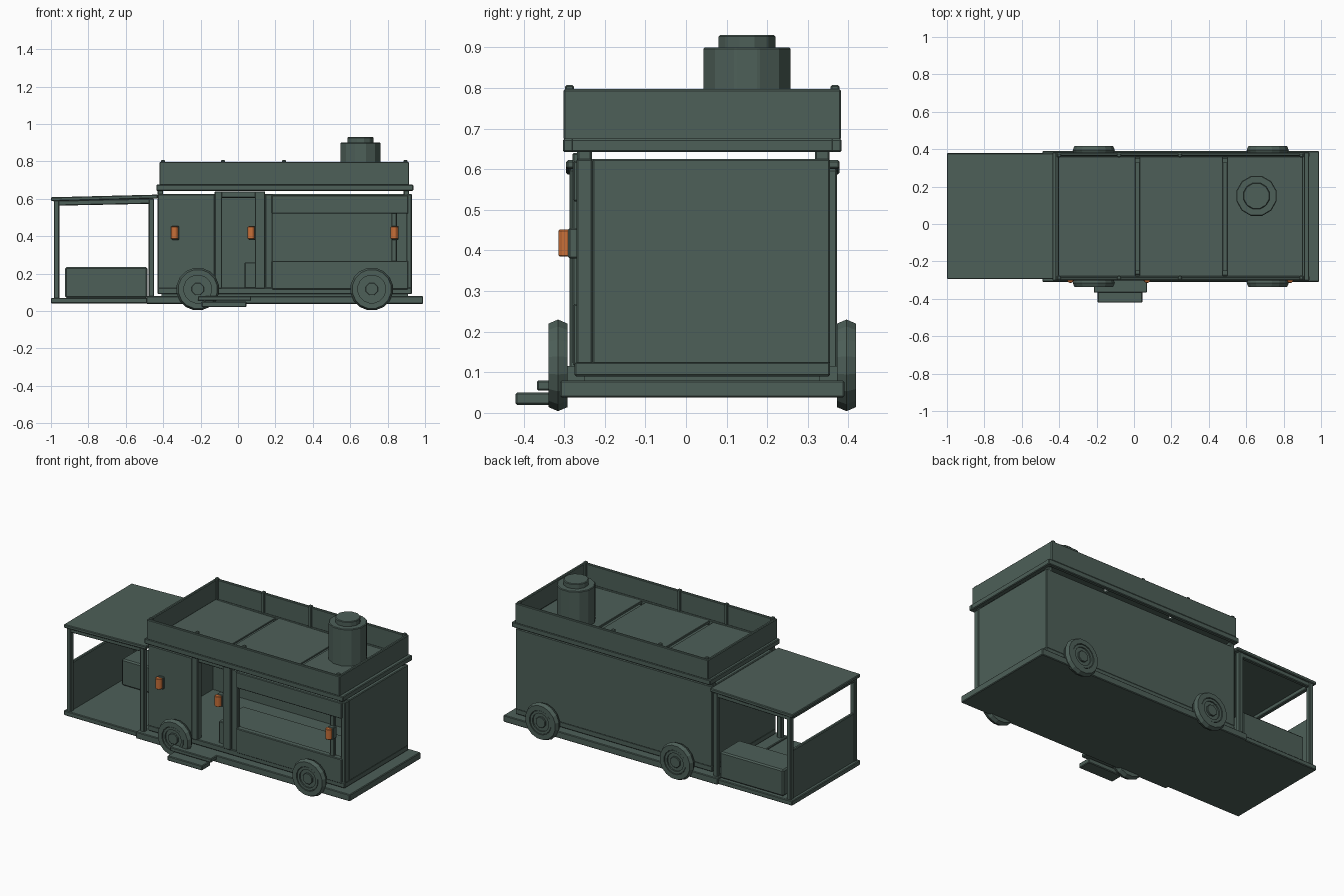
import bpy, bmesh, math
from mathutils import Matrix

if "Cube" in bpy.data.objects:
    bpy.data.objects.remove(bpy.data.objects["Cube"])


def material(name, rgb):
    m = bpy.data.materials.new(name)
    m.use_nodes = True
    m.diffuse_color = (*rgb, 1)
    m.node_tree.nodes["Principled BSDF"].inputs["Base Color"].default_value = (*rgb, 1)
    return m


GREEN = material("dark_green", (0.075, 0.115, 0.098))
ORANGE = material("lamp_orange", (0.58, 0.16, 0.04))


def finish(name, bm, mat=GREEN, bevel=0.0):
    mesh = bpy.data.meshes.new(name)
    bmesh.ops.recalc_face_normals(bm, faces=bm.faces)
    bm.to_mesh(mesh)
    bm.free()
    mesh.materials.append(mat)
    ob = bpy.data.objects.new(name, mesh)
    bpy.context.collection.objects.link(ob)
    if bevel:
        mod = ob.modifiers.new("soft_edges", "BEVEL")
        mod.width = bevel
        mod.segments = 1
    return ob


def box(name, x, y, z, mat=GREEN, bevel=0.004, tilt=0.0):
    """Box from (min, max) pairs, optionally tilted about y."""
    bm = bmesh.new()
    bmesh.ops.create_cube(bm, size=1)
    spans = (x, y, z)
    bmesh.ops.scale(bm, verts=bm.verts, vec=[b - a for a, b in spans])
    bmesh.ops.rotate(bm, verts=bm.verts, matrix=Matrix.Rotation(tilt, 3, "Y"))
    bmesh.ops.translate(bm, verts=bm.verts, vec=[(a + b) / 2 for a, b in spans])
    return finish(name, bm, mat, bevel)


def drum(name, centre, radius, depth, sides, axis="Z", mat=GREEN, bevel=0.004):
    bm = bmesh.new()
    bmesh.ops.create_cone(bm, cap_ends=True, segments=sides, radius1=radius,
                          radius2=radius, depth=depth)
    bmesh.ops.rotate(bm, verts=bm.verts, matrix=Matrix.Rotation(math.pi / sides, 3, "Z"))
    if axis == "Y":
        bmesh.ops.rotate(bm, verts=bm.verts, matrix=Matrix.Rotation(math.pi / 2, 3, "X"))
    bmesh.ops.translate(bm, verts=bm.verts, vec=centre)
    return finish(name, bm, mat, bevel)


def ring(name, centre, profile, sides=16):
    """Closed (radius, offset) profile turned about the y axis."""
    bm = bmesh.new()
    loops = []
    for i in range(sides):
        a = math.tau * (i + 0.5) / sides
        loops.append([bm.verts.new((r * math.cos(a), o, r * math.sin(a))) for r, o in profile])
    n = len(profile)
    for i in range(sides):
        p, q = loops[i], loops[(i + 1) % sides]
        for j in range(n):
            bm.faces.new((p[j], p[(j + 1) % n], q[(j + 1) % n], q[j]))
    bmesh.ops.translate(bm, verts=bm.verts, vec=centre)
    return finish(name, bm)


# Chassis and body floor
box("chassis", (-0.49, 0.99), (-0.31, 0.39), (0.038, 0.08))
box("floor_packing", (-0.41, 0.91), (-0.25, 0.33), (0.08, 0.092), bevel=0)
box("body_floor", (-0.43, 0.93), (-0.275, 0.355), (0.09, 0.125))

# Body walls
box("back_wall", (-0.43, 0.93), (0.325, 0.355), (0.12, 0.625))
box("left_end_wall", (0.9, 0.93), (-0.23, 0.35), (0.12, 0.625))
box("right_end_wall", (-0.43, -0.4), (-0.27, 0.35), (0.12, 0.625))
box("front_panel", (-0.43, -0.125), (-0.275, -0.245), (0.12, 0.625))
box("door_post_right", (-0.125, -0.085), (-0.28, -0.235), (0.12, 0.64))
box("door_post_left", (0.09, 0.145), (-0.28, -0.235), (0.12, 0.64))
box("window_jamb", (0.145, 0.185), (-0.27, -0.24), (0.12, 0.625))
box("window_post", (0.82, 0.85), (-0.265, -0.24), (0.26, 0.53))
box("corner_post", (0.9, 0.93), (-0.27, -0.23), (0.12, 0.625))
box("window_header", (0.18, 0.91), (-0.278, -0.24), (0.52, 0.62))
box("window_apron", (0.18, 0.91), (-0.278, -0.24), (0.115, 0.268))
box("door_header", (-0.125, 0.145), (-0.27, -0.24), (0.605, 0.64))
box("serving_counter", (0.035, 0.9), (-0.24, 0.0), (0.12, 0.26))

# Roof risers, base frame and panels
for x in (-0.415, 0.9):
    for y in (-0.25, 0.335):
        box("roof_riser", (x - 0.015, x + 0.015), (y - 0.018, y + 0.018), (0.61, 0.65))
for y in (-0.29, 0.37):
    box("roof_side_beam", (-0.435, 0.937), (y - 0.013, y + 0.013), (0.642, 0.675))
for x in (-0.42, 0.92):
    box("roof_end_beam", (x - 0.016, x + 0.016), (-0.303, 0.383), (0.642, 0.675))
for x0, x1 in ((-0.41, 0.008), (0.03, 0.475), (0.497, 0.91)):
    box("roof_panel", (x0, x1), (-0.285, 0.365), (0.652, 0.67), bevel=0.002, tilt=0.012)
for x in (0.019, 0.486):
    box("roof_seam_bar", (x - 0.014, x + 0.014), (-0.25, 0.33), (0.648, 0.66), bevel=0)

# Raised parapet with pegs
for y in (-0.293, 0.373):
    box("parapet_side", (-0.42, 0.915), (y - 0.009, y + 0.009), (0.672, 0.797))
    for x in (-0.4, -0.08, 0.245, 0.895):
        s = 0.012 if y < 0 else -0.012
        box("parapet_peg", (x - 0.011, x + 0.011), (y + s / 2 - 0.011, y + s / 2 + 0.011),
            (0.672, 0.807))
for x in (-0.411, 0.906):
    box("parapet_end", (x - 0.009, x + 0.009), (-0.3, 0.38), (0.672, 0.797))

# Chimney
drum("chimney", (0.655, 0.15, 0.782), 0.111, 0.236, 12)
drum("chimney_cap", (0.655, 0.15, 0.913), 0.073, 0.034, 12)

# Porch deck, roof, posts, end wall and bench
box("porch_deck", (-1.0, -0.48), (-0.293, 0.38), (0.04, 0.07))
box("porch_roof", (-1.0, -0.43), (-0.295, 0.378), (0.594, 0.615), tilt=-0.025)
for x in (-0.97, -0.463):
    for y in (-0.272, 0.357):
        box("porch_post", (x - 0.015, x + 0.015), (y - 0.015, y + 0.015), (0.065, 0.6))
for y in (-0.272, 0.357):
    box("porch_beam", (-0.985, -0.45), (y - 0.012, y + 0.012), (0.568, 0.596), tilt=-0.02)
box("porch_end_beam", (-0.985, -0.96), (-0.27, 0.355), (0.565, 0.592))
box("porch_end_wall", (-0.98, -0.96), (-0.265, 0.35), (0.065, 0.37))
box("porch_bench", (-0.925, -0.485), (0.17, 0.36), (0.07, 0.235), bevel=0.008)

# Entry steps
box("upper_step", (-0.215, 0.07), (-0.367, -0.3), (0.055, 0.08))
box("lower_step", (-0.195, 0.045), (-0.42, -0.335), (0.02, 0.05))

# Wheels, with hub details on the outer side
TYRE = [(0.075, -0.023), (0.105, -0.023), (0.115, 0), (0.105, 0.023), (0.075, 0.023)]
for x in (-0.215, 0.715):
    for y, out in ((-0.315, -1), (0.395, 1)):
        ring("tyre", (x, y, 0.117), TYRE)
        drum("wheel_disc", (x, y, 0.117), 0.077, 0.024, 16, "Y", bevel=0)
        ring("wheel_rim", (x, y + out * 0.014, 0.117),
             [(0.056, -0.006), (0.072, -0.006), (0.072, 0.006), (0.056, 0.006)])
        drum("wheel_hub", (x, y + out * 0.012, 0.117), 0.035, 0.02, 8, "Y", bevel=0.002)
    box("axle", (x - 0.015, x + 0.015), (-0.31, 0.39), (0.08, 0.115), bevel=0)

# Lanterns on brackets
for x in (-0.34, 0.07, 0.835):
    box("lantern_bracket", (x - 0.014, x + 0.024), (-0.29, -0.252), (0.38, 0.455))
    drum("lantern", (x, -0.295, 0.418), 0.021, 0.066, 8, mat=ORANGE, bevel=0.003)
